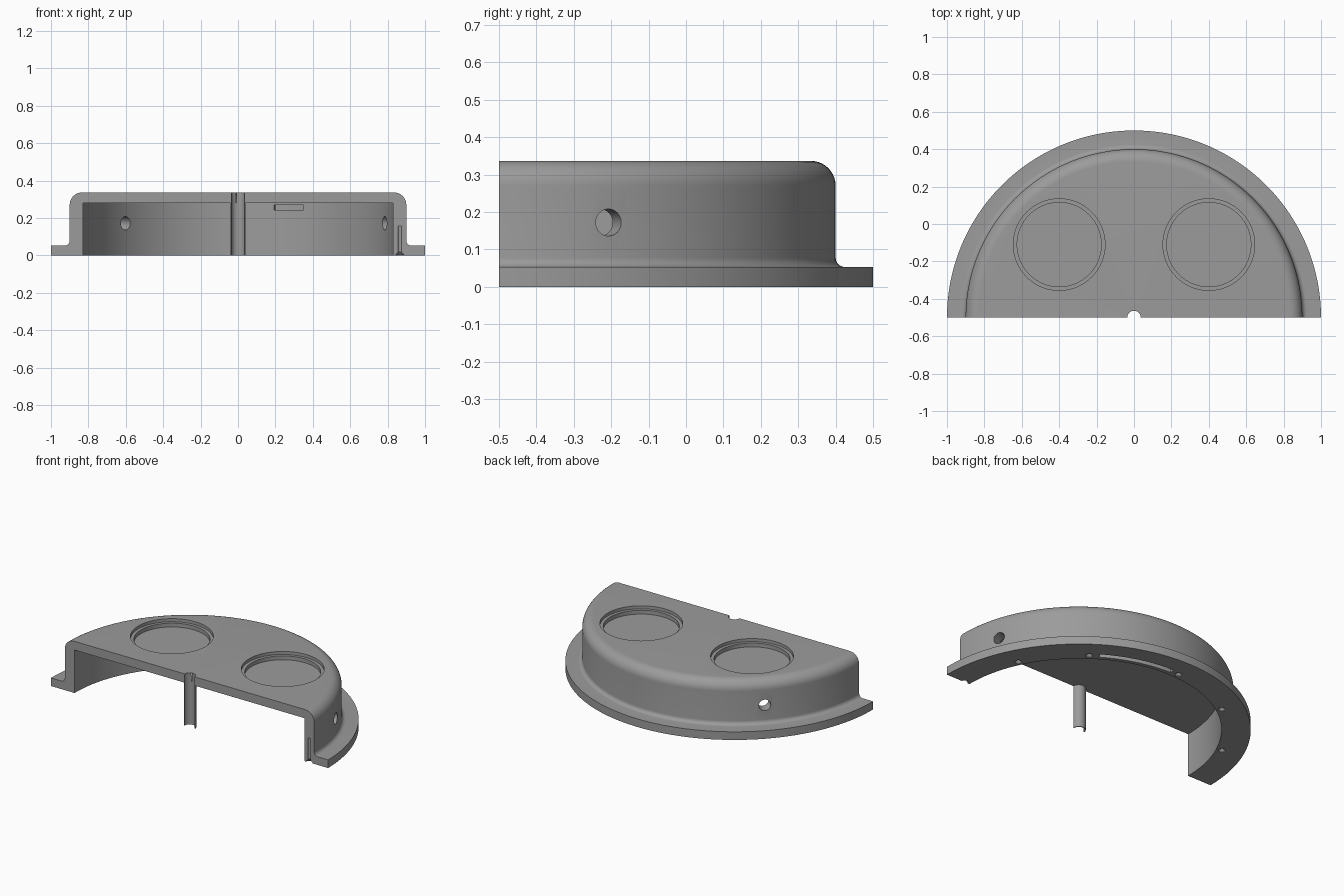
import bpy, bmesh, math
from mathutils import Matrix, Vector

if "Cube" in bpy.data.objects:
    bpy.data.objects.remove(bpy.data.objects["Cube"])

CY = -0.5  # the half disc is centred on the cut face

grey = bpy.data.materials.new("plain grey")
grey.diffuse_color = (0.33, 0.33, 0.33, 1)
grey.use_nodes = True
grey.node_tree.nodes["Principled BSDF"].inputs["Base Color"].default_value = grey.diffuse_color


def revolve(name, profile, a0=0.0, a1=360.0, steps=64, matrix=None):
    """Spin a closed (radius, height) profile into a solid."""
    bm = bmesh.new()
    full = abs(a1 - a0) >= 360
    rings = []
    for i in range(steps if full else steps + 1):
        a = math.radians(a0 + (a1 - a0) * i / steps)
        rings.append([bm.verts.new((r * math.cos(a), r * math.sin(a), z)) for r, z in profile])
    n = len(profile)
    pairs = list(zip(rings, rings[1:])) + ([(rings[-1], rings[0])] if full else [])
    for p, q in pairs:
        for j in range(n):
            k = (j + 1) % n
            if profile[j][0] == 0 and profile[k][0] == 0:
                continue
            bm.faces.new((p[j], q[j], q[k], p[k]))
    if not full:
        bm.faces.new(rings[0])
        bm.faces.new(rings[-1])
    bmesh.ops.remove_doubles(bm, verts=bm.verts, dist=1e-5)
    bmesh.ops.recalc_face_normals(bm, faces=bm.faces)
    bm.transform(matrix or Matrix.Translation((0, CY, 0)))
    me = bpy.data.meshes.new(name)
    bm.to_mesh(me)
    bm.free()
    me.materials.append(grey)
    ob = bpy.data.objects.new(name, me)
    bpy.context.collection.objects.link(ob)
    return ob


def activate(ob):
    bpy.ops.object.select_all(action='DESELECT')
    ob.select_set(True)
    bpy.context.view_layer.objects.active = ob


def cut(target, cutter):
    cutter.hide_render = True
    activate(target)
    mod = target.modifiers.new("cut", 'BOOLEAN')
    mod.operation = 'DIFFERENCE'
    mod.solver = 'EXACT'
    mod.object = cutter
    bpy.ops.object.modifier_apply(modifier=mod.name)
    bpy.data.objects.remove(cutter)


def arc(cx, cz, r, a0, a1, n):
    return [(cx + r * math.cos(math.radians(a0 + (a1 - a0) * i / n)),
             cz + r * math.sin(math.radians(a0 + (a1 - a0) * i / n))) for i in range(n + 1)]


def polar(r, deg, z=0.0):
    a = math.radians(deg)
    return Vector((r * math.cos(a), CY + r * math.sin(a), z))


# Housing: flange, wall and rounded roof in one profile
profile = [(0, 0.28), (0.83, 0.28), (0.83, 0), (1, 0), (1, 0.053)]
profile += arc(0.925, 0.078, 0.025, 270, 180, 6)
profile += arc(0.833, 0.27, 0.067, 0, 90, 10)
profile += [(0, 0.337)]
housing = revolve("housing", profile, 0, 180, 96)

# Stepped round recesses in the roof
for x in (-0.4, 0.4):
    cut(housing, revolve("recess_cutter",
        [(0, 0.292), (0.225, 0.292), (0.225, 0.317), (0.245, 0.317), (0.245, 0.4), (0, 0.4)],
        matrix=Matrix.Translation((x, -0.11, 0))))

# Centre notch through the roof
cut(housing, revolve("notch_cutter", [(0, 0.2), (0.036, 0.2), (0.036, 0.4), (0, 0.4)], steps=32))

# Round holes through the side wall
for deg in (19, 136.5):
    direction = polar(1, deg) - Vector((0, CY, 0))
    m = Matrix.Translation(polar(0.865, deg, 0.172)) @ direction.to_track_quat('Z', 'Y').to_matrix().to_4x4()
    cut(housing, revolve("side_hole_cutter",
        [(0, -0.1), (0.036, -0.1), (0.036, 0.1), (0, 0.1)], steps=32, matrix=m))

# Screw holes under the flange
for deg in (0, 26, 54, 92, 124, 156):
    cut(housing, revolve("screw_hole_cutter",
        [(0, -0.02), (0.022, -0.02), (0.022, 0.003), (0.009, 0.018), (0.009, 0.158), (0, 0.158)],
        steps=16, matrix=Matrix.Translation(polar(0.865, deg))))

# Curved cable channel in the wall, opening into the cavity
cut(housing, revolve("channel_cutter",
    [(0.855, -0.05), (0.888, -0.05), (0.888, 0.27), (0.855, 0.27)], 58, 88.5, 24))
cut(housing, revolve("cable_window_cutter",
    [(0.8, 0.244), (0.87, 0.244), (0.87, 0.27), (0.8, 0.27)], 65, 76.5, 10))

# Half tube hanging below the notch
tube = revolve("centre_tube", [(0.036, 0), (0.041, 0), (0.041, 0.281), (0.036, 0.281)], 0, 180, 24)

for ob in (housing, tube):
    activate(ob)
    bpy.ops.object.shade_smooth_by_angle(angle=math.radians(30))
